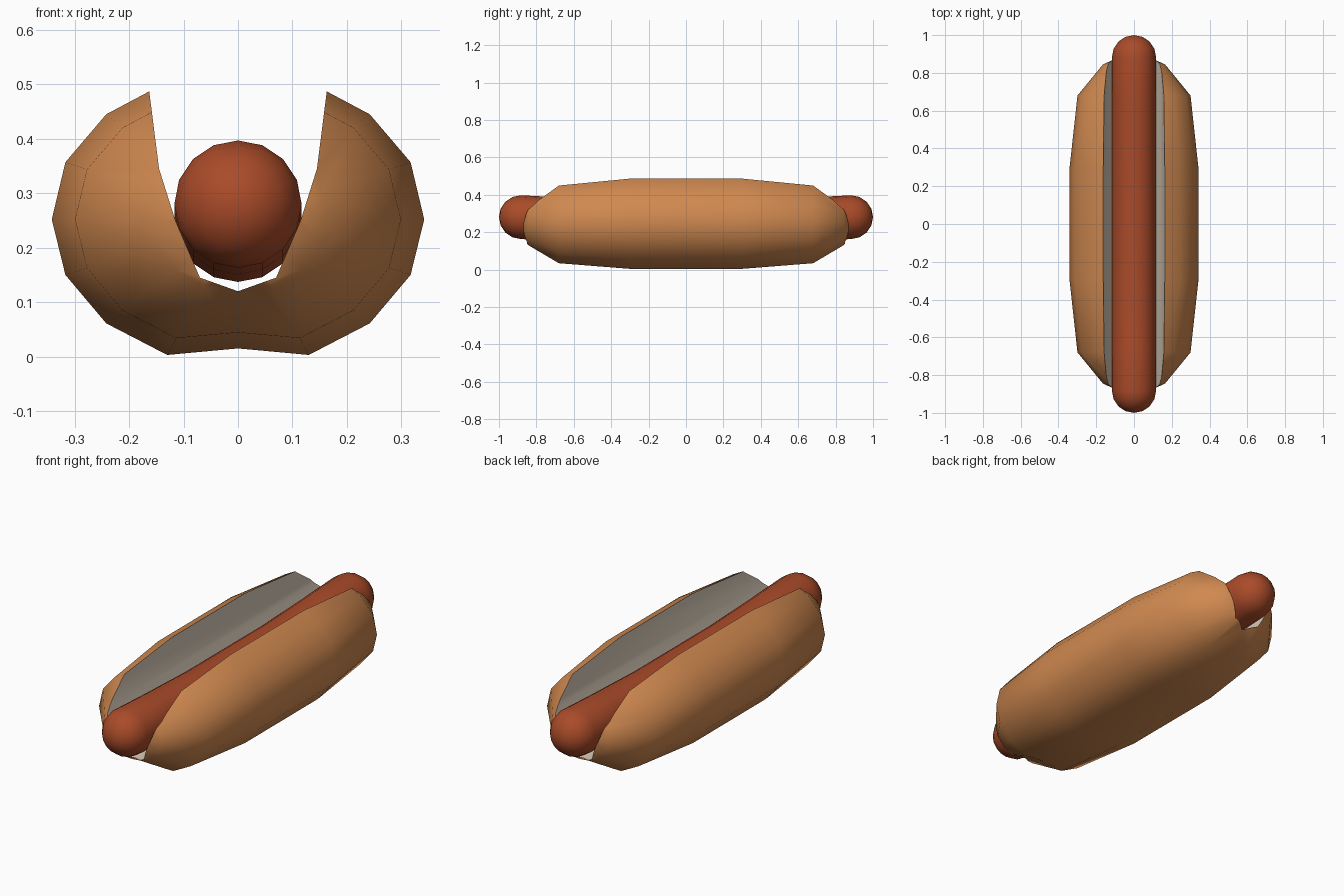
import bpy, bmesh, math

if "Cube" in bpy.data.objects:
    bpy.data.objects.remove(bpy.data.objects["Cube"])


def material(name, rgb):
    m = bpy.data.materials.new(name)
    m.diffuse_color = (*rgb, 1)
    m.use_nodes = True
    m.node_tree.nodes["Principled BSDF"].inputs["Base Color"].default_value = m.diffuse_color
    return m


crust = material("golden crust", (0.63, 0.25, 0.08))
crumb = material("cream crumb", (0.72, 0.62, 0.50))
meat = material("sausage red brown", (0.40, 0.07, 0.022))


def loft(name, profile, stations, tip, mat):
    """Loft an (x, z) profile along y; stations are (y, scale, centre z), tip=(y, z) or None for flat ends."""
    bm = bmesh.new()
    rings = [[bm.verts.new((x * s, y, cz + z * s)) for x, z in profile] for y, s, cz in stations]
    n = len(profile)
    for a, b in zip(rings, rings[1:]):
        for i in range(n):
            j = (i + 1) % n
            bm.faces.new((a[i], a[j], b[j], b[i]))
    for ring, sign in ((rings[0], -1), (rings[-1], 1)):
        if tip is None:
            bm.faces.new(ring)
        else:
            pole = bm.verts.new((0, sign * tip[0], tip[1]))
            for i in range(n):
                bm.faces.new((ring[i], ring[(i + 1) % n], pole))
    bmesh.ops.recalc_face_normals(bm, faces=bm.faces)
    me = bpy.data.meshes.new(name)
    bm.to_mesh(me)
    bm.free()
    me.materials.append(mat)
    ob = bpy.data.objects.new(name, me)
    bpy.context.collection.objects.link(ob)
    return ob


def both_ends(half):
    return [(-y, s, c) for y, s, c in reversed(half)] + list(half)


def mirrored(right, top=None):
    """Right-hand outline from top to the bottom centre point, mirrored to the left."""
    pts = right + [(-x, z) for x, z in reversed(right[:-1])]
    return pts + ([top] if top else [])


def smooth(ob, angle):
    bpy.ops.object.select_all(action='DESELECT')
    ob.select_set(True)
    bpy.context.view_layer.objects.active = ob
    bpy.ops.object.shade_smooth_by_angle(angle=math.radians(angle))


# Bun: faceted long roll, slit open from above
MID = 0.25
outline = mirrored([(.163, .487), (.242, .445), (.317, .357), (.342, .252), (.317, .15),
                    (.242, .061), (.13, .003), (0, .015)], (0, .51))
outline = [(x, z - MID) for x, z in outline]
bun = loft("bun", outline, both_ends([(.29, 1, MID), (.68, .875, MID), (.845, .48, MID)]),
           (.92, MID), crust)

# Groove cutter carries the crumb colour
groove = mirrored([(.178, .6), (.163, .487), (.145, .345), (.115, .25), (.07, .145), (0, .12)])
cutter = loft("groove_cutter", groove, [(-1.2, 1, 0), (1.2, 1, 0)], None, crumb)
cutter.hide_render = True
bun.data.materials.append(crumb)
cut = bun.modifiers.new("groove", 'BOOLEAN')
cut.operation = 'DIFFERENCE'
cut.solver = 'EXACT'
cut.material_mode = 'TRANSFER'
cut.object = cutter
bpy.context.view_layer.objects.active = bun
bun.select_set(True)
bpy.ops.object.modifier_apply(modifier=cut.name)
bpy.data.objects.remove(cutter, do_unlink=True)
smooth(bun, 55)

# Sausage: round-ended, sagging slightly in the middle
R, CZ = 0.117, 0.28
circle = [(R * math.sin(2 * math.pi * i / 16), R * math.cos(2 * math.pi * i / 16)) for i in range(16)]
half = [(.3, 1, CZ - .026), (.65, 1, CZ - .012)]
half += [(.883 + R * math.sin(math.radians(a)), math.cos(math.radians(a)), CZ) for a in (0, 22.5, 45, 67.5)]
sausage = loft("sausage", circle, both_ends(half), (1.0, CZ), meat)
smooth(sausage, 60)
